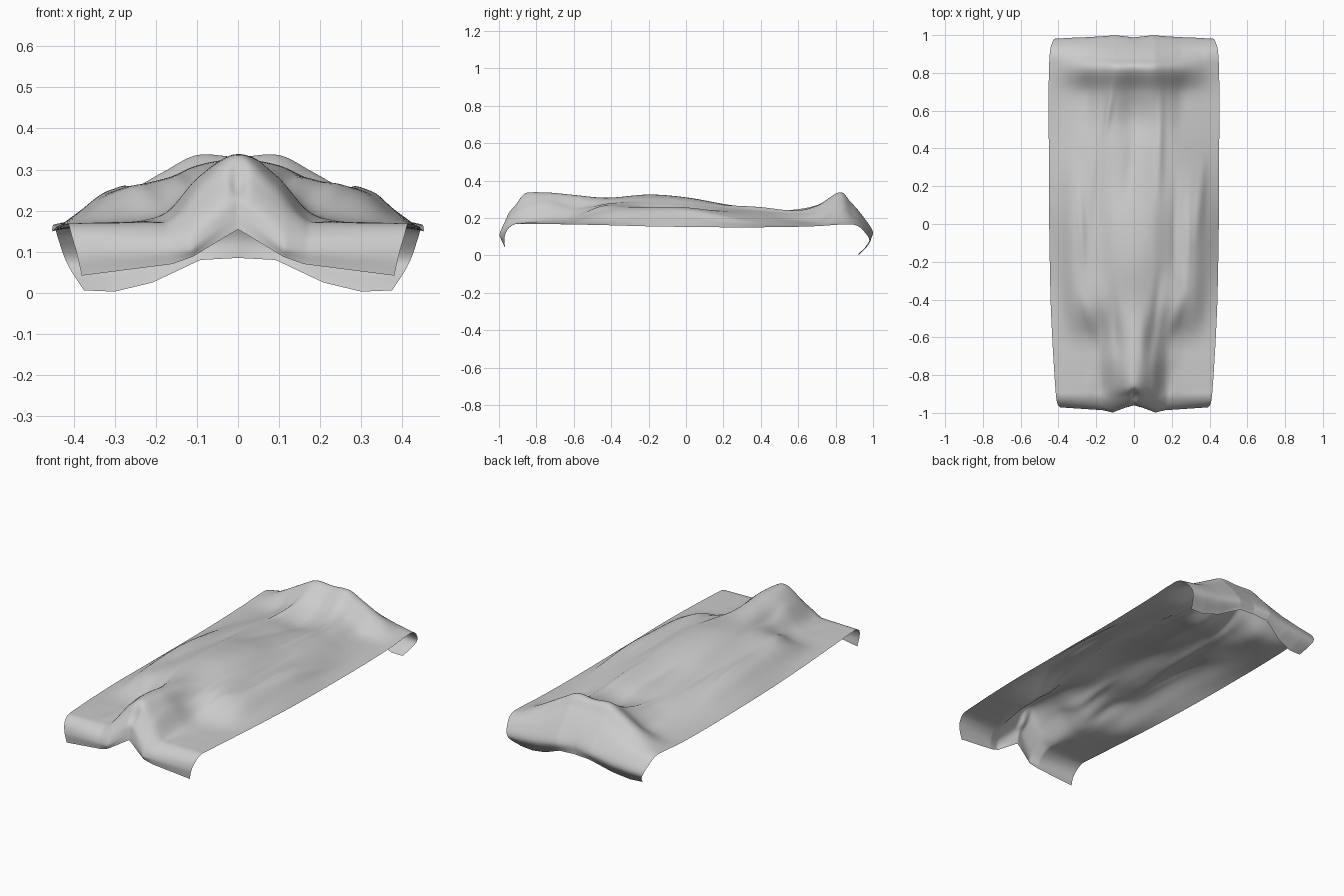
import bpy, math

COLS = [0, .1, .18, .25, .32, .39, .45]      # control columns across half the sheet
# body heights: station y -> z at each column (head, shoulders, torso, legs, feet)
BODY = {
    -.86: [.333, .265, .182, .174, .171, .17, .168],
    -.74: [.335, .285, .198, .175, .172, .17, .167],
    -.60: [.322, .270, .205, .187, .178, .17, .165],
    -.42: [.308, .294, .272, .257, .232, .185, .161],
    -.20: [.325, .310, .275, .253, .245, .195, .155],
    0.00: [.310, .300, .265, .250, .245, .195, .152],
    0.20: [.275, .270, .250, .238, .222, .180, .150],
    0.40: [.243, .250, .235, .215, .190, .165, .150],
    0.56: [.212, .235, .220, .190, .173, .160, .152],
    0.70: [.248, .265, .230, .188, .172, .161, .156],
    0.82: [.330, .335, .295, .255, .215, .180, .164],
}
# overhanging ends: x -> (y, z) points, walking from the top edge to the hem
HEAD_END = {
    0:   [(-.905, .295), (-.94, .245), (-.952, .20), (-.96, .155)],
    .13: [(-.93, .20), (-.98, .15), (-.998, .11), (-.99, .088)],
    .19: [(-.92, .168), (-.965, .14), (-.985, .105), (-.982, .07)],
    .45: [(-.915, .166), (-.952, .14), (-.97, .095), (-.968, .042)],
}
FOOT_END = {
    0:   [(.88, .285), (.945, .21), (.985, .14), (.985, .085)],
    .11: [(.88, .285), (.945, .21), (.998, .13), (.985, .08)],
    .25: [(.895, .215), (.955, .16), (.99, .09), (.945, .025)],
    .36: [(.90, .18), (.955, .14), (.985, .075), (.925, .003)],
    .45: [(.90, .163), (.95, .13), (.98, .07), (.92, .006)],
}
# half width of the sheet at each row, head hem to foot hem
WIDTH = [.38, .392, .405, .412, .417, .425, .433, .441, .446, .449, .45,
         .451, .452, .452, .45, .446, .437, .415, .375]
# soft folds: x0, y0, x1, y1, height, half width
FOLDS = [(.04, -.80, .05, -.45, .008, .03), (.09, -.70, .14, -.25, -.012, .025),
         (.17, -.62, .27, -.35, .010, .03), (.28, -.35, .29, .15, .008, .02),
         (.21, -.30, .22, .25, -.010, .025), (.13, .15, .14, .70, .012, .022),
         (-.09, -.72, -.12, -.3, -.012, .025), (-.17, -.65, -.29, -.35, .010, .03),
         (-.26, -.3, -.29, .2, .010, .022), (-.21, -.1, -.17, .5, -.008, .025),
         (-.16, .45, -.11, .75, .012, .018), (0, -.95, 0, -.87, -.03, .018),
         (-.05, .1, 0, .5, -.006, .03), (.33, -.1, .37, .35, .008, .025)]


def spline(keys, vals, t):
    """Smooth non-uniform cubic through the key values."""
    n = len(keys)
    i = max(j for j in range(n - 1) if keys[j] <= t or j == 0)

    def slope(j):
        a, b = max(j - 1, 0), min(j + 1, n - 1)
        return (vals[b] - vals[a]) / (keys[b] - keys[a])
    h = keys[i + 1] - keys[i]
    s = min(max((t - keys[i]) / h, 0), 1)
    m0 = 0 if keys[i] == 0 and i == 0 and n == len(COLS) else slope(i)
    return ((2*s**3 - 3*s*s + 1) * vals[i] + (s**3 - 2*s*s + s) * h * m0
            + (3*s*s - 2*s**3) * vals[i + 1] + (s**3 - s*s) * h * slope(i + 1))


def end_points(end, x):
    keys = list(end)
    i = max(j for j in range(len(keys) - 1) if keys[j] <= x)
    s = (x - keys[i]) / (keys[i + 1] - keys[i])
    return [tuple(a + (b - a) * s for a, b in zip(p, q))
            for p, q in zip(end[keys[i]], end[keys[i + 1]])]


def fold_height(x, y):
    total = 0
    for x0, y0, x1, y1, amp, wid in FOLDS:
        dx, dy = x1 - x0, y1 - y0
        t = ((x - x0) * dx + (y - y0) * dy) / (dx * dx + dy * dy)
        if -.2 < t < 1.2:
            d = x - x0 - t * dx
            fade = math.sin(math.pi * (t + .2) / 1.4) ** 2
            total += amp * fade * math.exp(-(d / wid) ** 2)
    return total


# draped sheet, one lengthwise strip of points per column
NX, SUB = 120, 8
rows = list(range(len(WIDTH)))
verts, faces = [], []
nrow = (len(rows) - 1) * SUB + 1
for c in range(NX + 1):
    u = .45 * (2 * c / NX - 1)
    a = min(abs(u), .45)
    prof = end_points(HEAD_END, a)[::-1]
    prof += [(y, spline(COLS, z, a)) for y, z in BODY.items()]
    prof += end_points(FOOT_END, a)
    ys, zs = zip(*prof)
    for r in range(nrow):
        t = r / SUB
        y, z = spline(rows, ys, t), spline(rows, zs, t)
        x = u / .45 * spline(rows, WIDTH, t)
        z += fold_height(x, y) * min(1, max(0, (.45 - a) / .08))
        verts.append((x, y, max(z, 0)))
for c in range(NX):
    for r in range(nrow - 1):
        i = c * nrow + r
        faces.append((i, i + nrow, i + nrow + 1, i + 1))

mesh = bpy.data.meshes.new("draped_sheet")
mesh.from_pydata(verts, [], faces)
mesh.update()
sheet = bpy.data.objects.new("draped_sheet", mesh)
bpy.context.collection.objects.link(sheet)
bpy.context.view_layer.objects.active = sheet
sheet.select_set(True)
bpy.ops.object.shade_smooth_by_angle(angle=math.radians(40))
